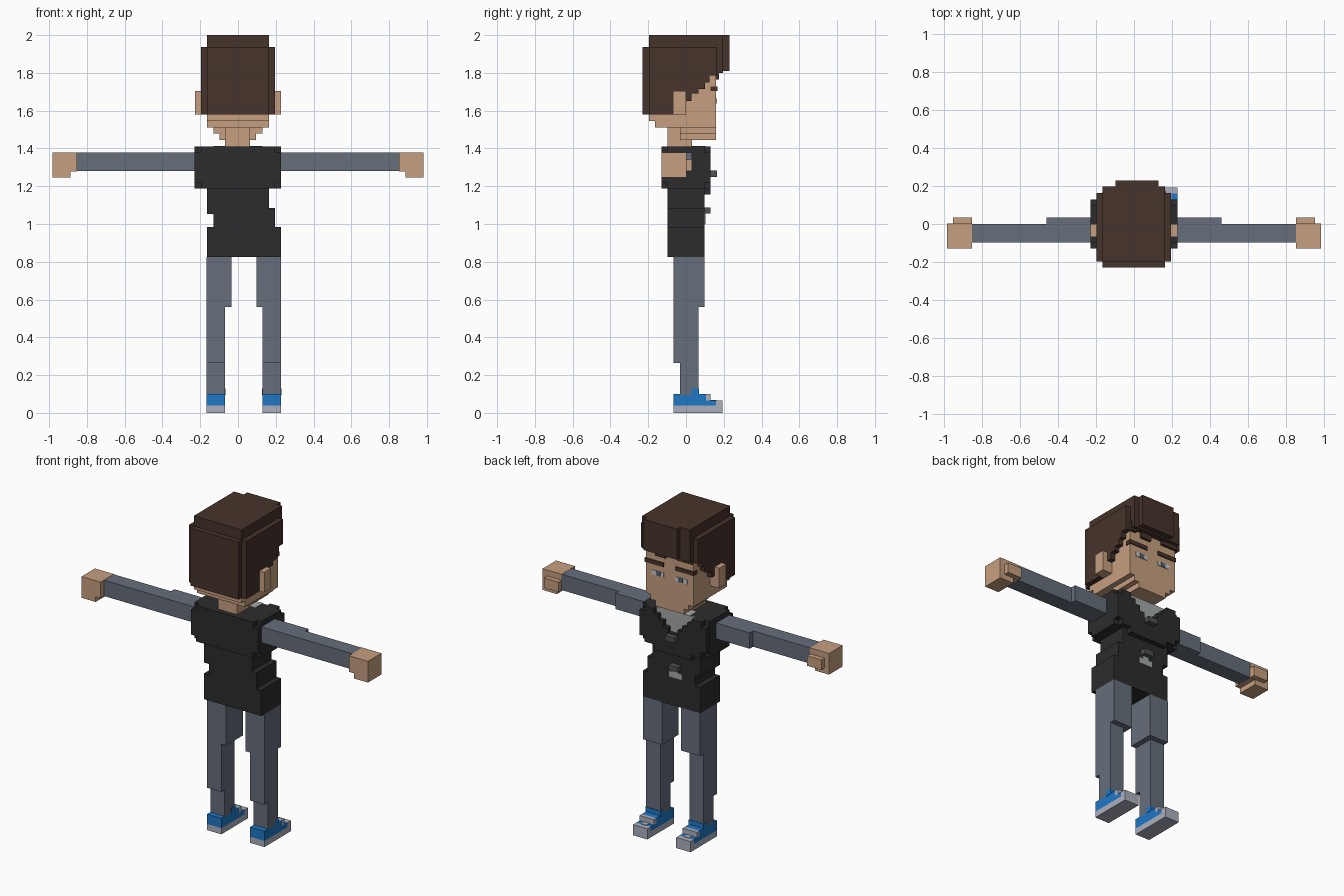
import bpy, bmesh
from mathutils import Vector

cube = bpy.data.objects.get("Cube")
if cube:
    bpy.data.objects.remove(cube, do_unlink=True)


def material(name, r, g, b):
    def lin(c):
        c /= 255
        return c / 12.92 if c <= 0.04045 else ((c + 0.055) / 1.055) ** 2.4
    col = (lin(r), lin(g), lin(b), 1)
    m = bpy.data.materials.new(name)
    m.use_nodes = True
    m.diffuse_color = col
    m.node_tree.nodes["Principled BSDF"].inputs["Base Color"].default_value = col
    return m


HAIR = material("dark brown hair", 70, 51, 43)
SKIN = material("tan skin", 198, 159, 127)
VEST = material("charcoal vest", 44, 44, 45)
DENIM = material("slate denim", 102, 110, 122)
BLUE = material("shoe blue", 31, 119, 198)
SOLE = material("pale grey rubber", 172, 175, 190)
SHIRT = material("light grey shirt", 165, 169, 169)
BUTTON = material("button grey", 82, 82, 84)
WHITE = material("eye white", 200, 202, 205)
IRIS = material("iris grey blue", 88, 104, 118)


def finish(name, bm, mat):
    bmesh.ops.recalc_face_normals(bm, faces=bm.faces)
    me = bpy.data.meshes.new(name)
    bm.to_mesh(me)
    bm.free()
    me.materials.append(mat)
    ob = bpy.data.objects.new(name, me)
    bpy.context.collection.objects.link(ob)
    return ob


def boxes(name, mat, *dims):
    """One object from blocks given as (x0, x1, y0, y1, z0, z1)."""
    bm = bmesh.new()
    for x0, x1, y0, y1, z0, z1 in dims:
        vs = bmesh.ops.create_cube(bm, size=1)["verts"]
        for v in vs:
            v.co = Vector((x1 if v.co.x > 0 else x0,
                           y1 if v.co.y > 0 else y0,
                           z1 if v.co.z > 0 else z0))
    return finish(name, bm, mat)


def pair(name, mat, *dims, mid=0.0):
    """Left part as given, right part reflected about x = mid."""
    boxes("left_" + name, mat, *dims)
    boxes("right_" + name, mat,
          *[(2 * mid - d[1], 2 * mid - d[0]) + d[2:] for d in dims])


def side_prism(name, mat, outline, x0, x1):
    """Extrude a (y, z) outline from x0 to x1."""
    bm = bmesh.new()
    f = bm.faces.new([bm.verts.new((x0, y, z)) for y, z in outline])
    new = bmesh.ops.extrude_face_region(bm, geom=[f])["geom"]
    bmesh.ops.translate(bm, vec=(x1 - x0, 0, 0),
                        verts=[g for g in new if isinstance(g, bmesh.types.BMVert)])
    return finish(name, bm, mat)


# Head, jaw and neck
boxes("head", SKIN,
      (-.165, .163, -.165, .16, 1.51, 1.9),
      (-.165, .163, -.197, .0, 1.545, 1.7),
      (-.13, .13, -.033, .16, 1.478, 1.51),
      (-.098, .096, -.033, .16, 1.445, 1.478))
boxes("neck", SKIN, (-.068, .063, -.098, .032, 1.40, 1.53))
pair("ear", SKIN, (.15, .228, -.068, .0, 1.58, 1.705))

# Hair cap, back and stepped fringe
boxes("hair_cap", HAIR,
      (-.165, .163, -.197, .197, 1.81, 2.0),
      (-.165, .163, -.23, -.16, 1.58, 1.937),
      (-.197, .195, -.197, .163, 1.81, 1.937))
boxes("hair_fringe", HAIR,
      (-.098, .13, .15, .23, 1.81, 2.0),
      (-.165, .163, .15, .197, 1.80, 1.94),
      (-.165, -.06, .14, .175, 1.775, 1.85),
      (.02, .09, .14, .175, 1.765, 1.85),
      (.125, .165, .14, .175, 1.785, 1.85))

# Side hair with a sideburn and jagged temple
temple = [(-.197, 1.58), (-.068, 1.58), (-.068, 1.705), (.0, 1.705), (.0, 1.65),
          (.03, 1.65), (.03, 1.69), (.065, 1.69), (.065, 1.715), (.1, 1.715),
          (.1, 1.75), (.125, 1.75), (.125, 1.785), (.163, 1.785), (.163, 1.83),
          (-.197, 1.83)]
side_prism("left_side_hair", HAIR, temple, .14, .195)
side_prism("right_side_hair", HAIR, temple, -.197, -.14)

# Eyebrows and eyes
pair("eyebrow", HAIR, (.04, .169, .13, .166, 1.703, 1.728))
pair("eye", WHITE, (.04, .122, .157, .163, 1.638, 1.665))
pair("iris", IRIS, (.062, .092, .158, .165, 1.638, 1.665))

# Chest with notched corners
boxes("vest_chest", VEST,
      (-.23, .228, -.098, .098, 1.187, 1.41),
      (-.197, .195, -.13, .098, 1.187, 1.41),
      (-.23, .228, -.13, .098, 1.22, 1.378))

# Vest front: columns rising outward to form the V neck
cols = [(0, .033, 1.285), (.033, .065, 1.317), (.065, .098, 1.35),
        (.098, .13, 1.38), (.13, .195, 1.41)]
pair("vest_front", VEST,
     *[(a, b, .09, .13, 1.155 if a < .1 else 1.187, top) for a, b, top in cols],
     (.19, .228, .09, .13, 1.22, 1.378))

# Shirt seen in the neckline and below the last button
boxes("shirt_collar", SHIRT,
      (-.13, .13, .095, .104, 1.27, 1.412),
      (-.098, .098, .03, .104, 1.405, 1.414))
boxes("shirt_hem", SHIRT, (-.045, .045, .094, .102, 1.0, 1.035),
      (-.02, .02, .094, .102, 1.035, 1.055))

# Waist and hips
boxes("vest_waist", VEST,
      (-.165, .163, -.098, .098, 1.085, 1.2),
      (-.165, .195, -.098, .098, 1.052, 1.085),
      (-.13, .195, -.098, .098, .985, 1.052),
      (-.165, .228, -.098, .098, .825, .985))
boxes("vest_buttons", BUTTON,
      (-.035, .03, .12, .163, 1.25, 1.282),
      (-.035, .03, .09, .13, 1.055, 1.087))

# Arms and hands
pair("sleeve", DENIM,
     (.19, .86, -.096, .0, 1.28, 1.378),
     (.19, .46, -.096, .033, 1.28, 1.378))
pair("hand", SKIN,
     (.853, .983, -.13, .0015, 1.279, 1.379),
     (.886, .983, -.13, .0015, 1.247, 1.279),
     (.853, .952, -.01, .033, 1.28, 1.342))

# Legs: thigh, shin and ankle
MID = .031
pair("leg", DENIM,
     (.097, .228, -.066, .098, .56, .826),
     (.13, .228, -.066, .065, .263, .56),
     (.13, .228, -.033, .065, .095, .263), mid=MID)

# Shoes
pair("shoe_sole", SOLE,
     (.13, .228, -.066, .193, 0, .038),
     (.13, .228, .16, .193, .038, .066),
     (.13, .228, .105, .13, .066, .099),
     (.16, .197, .13, .162, .06, .069), mid=MID)
pair("shoe_upper", BLUE,
     (.13, .228, -.066, .16, .038, .066),
     (.13, .228, -.066, .105, .066, .099),
     (.128, .23, .03, .068, .095, .128), mid=MID)
